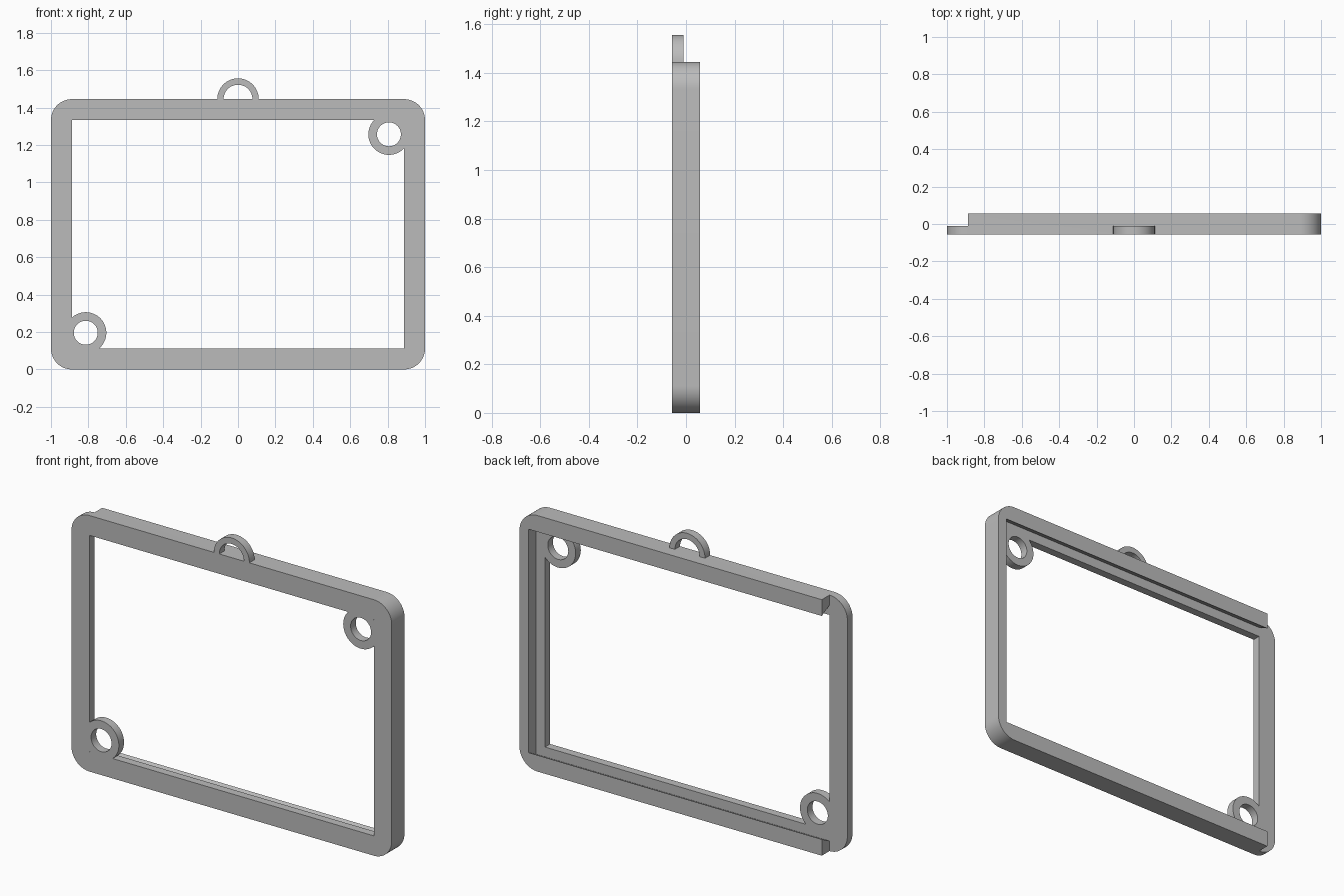
import bpy
import bmesh
from math import pi, cos, sin, radians
from mathutils import Vector

if "Cube" in bpy.data.objects:
    bpy.data.objects.remove(bpy.data.objects["Cube"])

HEIGHT, BORDER = 1.445, 0.112
FRONT, STEP, BACK = -0.057, -0.011, 0.057   # depth of front lip, slot floor, back

grey = bpy.data.materials.new("plain grey")
grey.use_nodes = True
colour = (0.5, 0.5, 0.5, 1)
grey.diffuse_color = colour
grey.node_tree.nodes["Principled BSDF"].inputs["Base Color"].default_value = colour


def prism(name, profile, sweep):
    """Sweep a closed 3D profile along a vector into a solid."""
    bm = bmesh.new()
    face = bm.faces.new([bm.verts.new(p) for p in profile])
    moved = bmesh.ops.extrude_face_region(bm, geom=[face])["geom"]
    bmesh.ops.translate(bm, vec=Vector(sweep),
                        verts=[v for v in moved if isinstance(v, bmesh.types.BMVert)])
    bmesh.ops.recalc_face_normals(bm, faces=bm.faces)
    mesh = bpy.data.meshes.new(name)
    bm.to_mesh(mesh)
    bm.free()
    mesh.materials.append(grey)
    obj = bpy.data.objects.new(name, mesh)
    bpy.context.collection.objects.link(obj)
    return obj


def arc(x, z, radius, start, end, steps, y=FRONT):
    angles = [radians(start + (end - start) * i / steps) for i in range(steps + 1)]
    return [(x + radius * cos(a), y, z + radius * sin(a)) for a in angles]


def box(name, x0, x1, y0, y1, z0, z1):
    return prism(name, [(x0, y0, z0), (x1, y0, z0), (x1, y0, z1), (x0, y0, z1)],
                 (0, y1 - y0, 0))


def disc(name, x, z, radius, y0, y1):
    return prism(name, arc(x, z, radius, 0, 360, 64, y0)[:-1], (0, y1 - y0, 0))


def combine(target, tool, operation):
    """Apply a boolean and remove the tool."""
    bpy.context.view_layer.objects.active = target
    mod = target.modifiers.new("combine", 'BOOLEAN')
    mod.object, mod.operation, mod.solver = tool, operation, 'EXACT'
    bpy.ops.object.modifier_apply(modifier=mod.name)
    bpy.data.objects.remove(tool)


# Rounded slab
r = BORDER
outline = []
for x, z, start in ((1 - r, r, -90), (1 - r, HEIGHT - r, 0),
                    (r - 1, HEIGHT - r, 90), (r - 1, r, 180)):
    outline += arc(x, z, r, start, start + 90, 16)
frame = prism("frame", outline, (0, BACK - FRONT, 0))

# Window opening
combine(frame, box("window", r - 1, 1 - r, -1, 1, r, HEIGHT - r), 'DIFFERENCE')

# Dovetail slot, open at the right end
floor, lip, over = 0.057, 0.092, 0.02
slope = (lip - floor) / (BACK - STEP)
top = lip + slope * over
slot = [(-1.2, STEP, floor), (-1.2, BACK + over, top),
        (-1.2, BACK + over, HEIGHT - top), (-1.2, STEP, HEIGHT - floor)]
combine(frame, prism("slot", slot, (1.2 + 0.943, 0, 0)), 'DIFFERENCE')
combine(frame, box("slot_mouth", -1.2, r - 1, STEP, 1, -1, 2), 'DIFFERENCE')

# Screw lugs in opposite corners
for x, z in ((0.807, 1.257), (-0.814, 0.196)):
    combine(frame, disc("lug", x, z, 0.11, FRONT, STEP), 'UNION')
    combine(frame, disc("lug_hole", x, z, 0.064, -1, 1), 'DIFFERENCE')

# Half-ring hanger on top
hanger = prism("hanging_loop",
               arc(0, HEIGHT, 0.111, 0, 180, 32) + arc(0, HEIGHT, 0.077, 180, 0, 32),
               (0, STEP - FRONT, 0))

# Smooth curves, sharp edges
for obj in (frame, hanger):
    bpy.ops.object.select_all(action='DESELECT')
    obj.select_set(True)
    bpy.context.view_layer.objects.active = obj
    bpy.ops.object.shade_smooth_by_angle(angle=radians(30))
